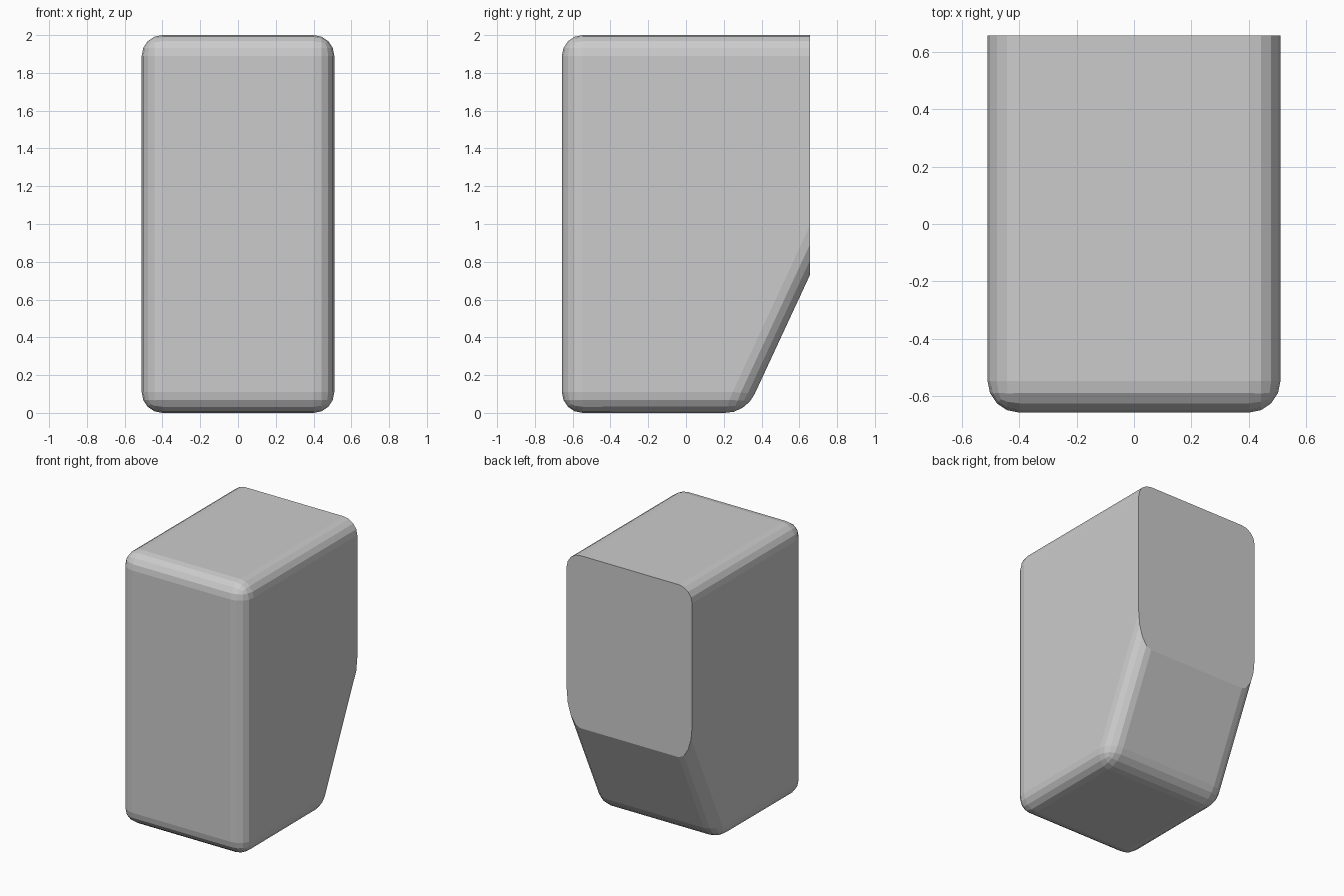
import bpy, bmesh

if "Cube" in bpy.data.objects:
    bpy.data.objects.remove(bpy.data.objects["Cube"])

HALF_W = 0.51
BACK_Y = 0.657
# Side profile (y, z): box with a sloped lower back
PROFILE = [(-0.657, 0), (0.317, 0), (BACK_Y, 0.732), (BACK_Y, 2), (-0.657, 2)]

# Extrude the profile across the width
bm = bmesh.new()
face = bm.faces.new([bm.verts.new((-HALF_W, y, z)) for y, z in PROFILE])
ext = bmesh.ops.extrude_face_region(bm, geom=[face])
new_verts = [g for g in ext["geom"] if isinstance(g, bmesh.types.BMVert)]
bmesh.ops.translate(bm, verts=new_verts, vec=(2 * HALF_W, 0, 0))
bmesh.ops.recalc_face_normals(bm, faces=bm.faces)

# Round every edge except the crisp rim of the flat back
rounded = [e for e in bm.edges
           if not all(abs(v.co.y - BACK_Y) < 1e-4 for v in e.verts)]
bmesh.ops.bevel(bm, geom=rounded, offset=0.11, offset_type='OFFSET',
                segments=4, profile=0.5, affect='EDGES', clamp_overlap=True)
bmesh.ops.recalc_face_normals(bm, faces=bm.faces)

mesh = bpy.data.meshes.new("rounded_housing")
bm.to_mesh(mesh)
bm.free()
housing = bpy.data.objects.new("rounded_housing", mesh)
bpy.context.collection.objects.link(housing)
